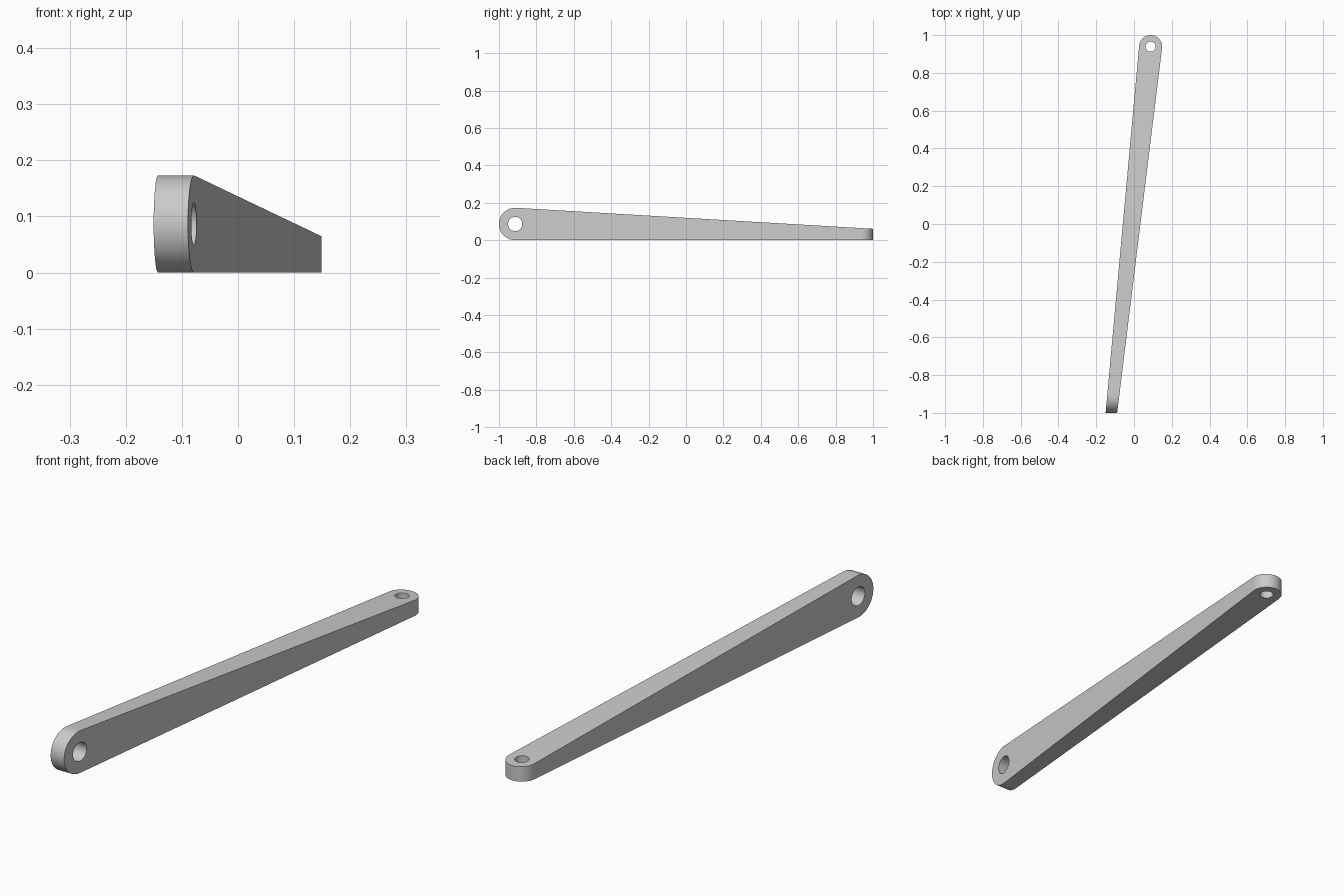
import bpy, bmesh, math
from mathutils import Vector

if "Cube" in bpy.data.objects:
    bpy.data.objects.remove(bpy.data.objects["Cube"])

SEG = 48


def tangent(p, c, r, side):
    """Angle on circle (c, r) where the line from p touches it."""
    d = Vector(p) - Vector(c)
    return math.atan2(d.y, d.x) + side * math.acos(r / d.length)


def rounded_bar(p, q, c, r):
    """Counter-clockwise outline: straight edges from p and to q, joined by a round end."""
    a, b = tangent(p, c, r, 1), tangent(q, c, r, -1)
    while b < a:
        b += 2 * math.pi
    arc = [a + (b - a) * i / SEG for i in range(SEG + 1)]
    return [p] + [(c[0] + r * math.cos(t), c[1] + r * math.sin(t)) for t in arc] + [q]


def circle(c, r):
    return [(c[0] + r * math.cos(2 * math.pi * i / SEG),
             c[1] + r * math.sin(2 * math.pi * i / SEG)) for i in range(SEG)]


def prism(name, outline, to3d, lo, hi):
    bm = bmesh.new()
    rings = [[bm.verts.new(to3d(u, v, w)) for u, v in outline] for w in (lo, hi)]
    bm.faces.new(rings[0][::-1])
    bm.faces.new(rings[1])
    n = len(outline)
    for i in range(n):
        j = (i + 1) % n
        bm.faces.new((rings[0][i], rings[0][j], rings[1][j], rings[1][i]))
    mesh = bpy.data.meshes.new(name)
    bm.to_mesh(mesh)
    bm.free()
    ob = bpy.data.objects.new(name, mesh)
    bpy.context.collection.objects.link(ob)
    return ob


def plan(u, v, w):
    return (u, v, w)


def profile(u, v, w):
    return (w, u, v)


# Tapered plan with a round back end, in x and y
eye_back = (0.088, 0.939)
arm = prism("lever_arm", rounded_bar((-0.1015, -1.1), (-0.1595, -1.1), eye_back, 0.061),
            plan, -0.1, 0.3)

# Tapered side profile with a round front end, in y and z
eye_front = (-0.9135, 0.0865)
side = prism("side_profile_cutter",
             rounded_bar((1.2, 0.049), (1.2, 0.0), eye_front, 0.0865), profile, -0.5, 0.5)

# Pivot holes: across the front end, vertical through the back end
front_hole = prism("front_hole_cutter", circle(eye_front, 0.038), profile, -0.5, 0.5)
back_hole = prism("back_hole_cutter", circle(eye_back, 0.027), plan, -0.5, 0.5)

bpy.context.view_layer.update()
bpy.context.view_layer.objects.active = arm
arm.select_set(True)
for cutter, op in ((side, 'INTERSECT'), (front_hole, 'DIFFERENCE'), (back_hole, 'DIFFERENCE')):
    cutter.hide_render = True
    mod = arm.modifiers.new(cutter.name, 'BOOLEAN')
    mod.object, mod.operation, mod.solver = cutter, op, 'EXACT'
    bpy.ops.object.modifier_apply(modifier=mod.name)
    bpy.data.objects.remove(cutter)

bpy.ops.object.shade_smooth_by_angle(angle=math.radians(30))

grey = bpy.data.materials.new("light_grey")
grey.diffuse_color = (0.6, 0.6, 0.6, 1)
grey.use_nodes = True
grey.node_tree.nodes["Principled BSDF"].inputs["Base Color"].default_value = grey.diffuse_color
arm.data.materials.clear()
arm.data.materials.append(grey)
